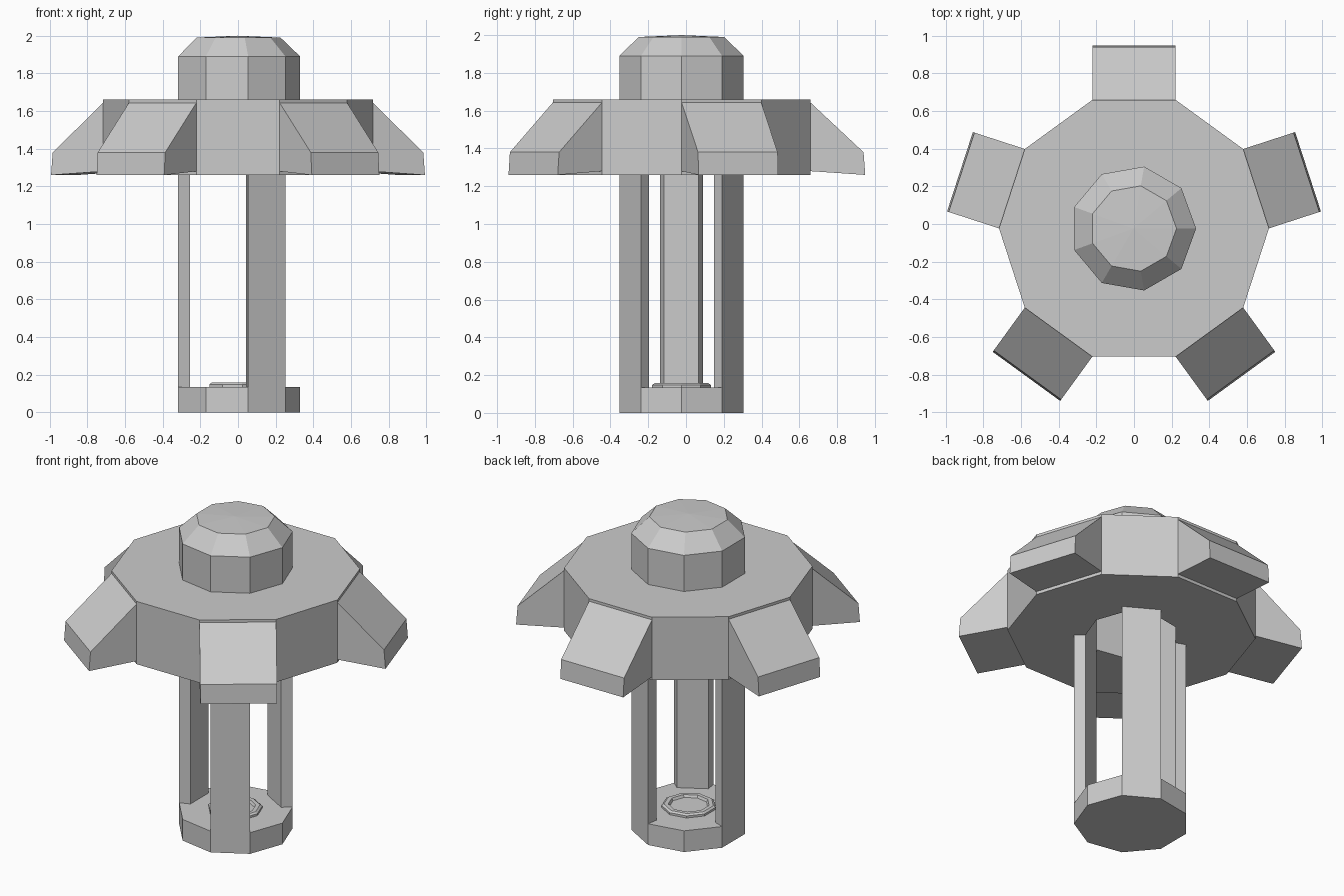
import bpy, bmesh
from math import sin, cos, pi, radians

if "Cube" in bpy.data.objects:
    bpy.data.objects.remove(bpy.data.objects["Cube"])

CX, CY = -0.004, -0.024      # axis of the nine-sided column
R, R_IN = 0.334, 0.267       # column outer and inner radius


def finish(bm, name):
    bmesh.ops.remove_doubles(bm, verts=bm.verts, dist=1e-5)
    bmesh.ops.recalc_face_normals(bm, faces=bm.faces)
    mesh = bpy.data.meshes.new(name)
    bm.to_mesh(mesh)
    bm.free()
    ob = bpy.data.objects.new(name, mesh)
    bpy.context.collection.objects.link(ob)
    return ob


def lathe(name, profile, sides, cx=CX, cy=CY):
    """Revolve (radius, z) points; start and end on the axis for a solid."""
    bm = bmesh.new()
    rings = []
    for r, z in profile:
        if r == 0:
            rings.append([bm.verts.new((cx, cy, z))] * sides)
        else:
            rings.append([bm.verts.new((cx + r * cos(2 * pi * i / sides),
                                        cy + r * sin(2 * pi * i / sides), z))
                          for i in range(sides)])
    for a, b in zip(rings, rings[1:]):
        for i in range(sides):
            j = (i + 1) % sides
            quad = list(dict.fromkeys([a[i], a[j], b[j], b[i]]))
            bm.faces.new(quad)
    return finish(bm, name)


def prism(name, bottom, top):
    """Solid between two matching point loops."""
    bm = bmesh.new()
    a = [bm.verts.new(p) for p in bottom]
    b = [bm.verts.new(p) for p in top]
    bm.faces.new(a)
    bm.faces.new(b)
    n = len(a)
    for i in range(n):
        j = (i + 1) % n
        bm.faces.new((a[i], a[j], b[j], b[i]))
    return finish(bm, name)


# base plate and the small raised ring on it
lathe("base", [(0, 0), (R, 0), (R, 0.135), (0, 0.135)], 9)
lathe("base_ring", [(0, 0.13), (0.158, 0.13), (0.158, 0.148), (0.145, 0.157),
                    (0.12, 0.157), (0.112, 0.142), (0, 0.142)], 9)

# three wall pillars, each filling one side of the column
for k, mid in enumerate((60, 180, 300)):
    corners = [(R, -20), (R, 20), (R_IN, 20), (R_IN, -20)]
    section = [(CX + r * cos(radians(mid + a)), CY + r * sin(radians(mid + a)))
               for r, a in corners]
    prism(f"pillar_{k + 1}", [(x, y, 0.13) for x, y in section],
          [(x, y, 1.27) for x, y in section])

# ten-sided disc with a bore through it
disc = lathe("disc", [(0, 1.26), (0.717, 1.26), (0.717, 1.66), (0, 1.66)], 10, 0, -0.023)
bore = lathe("bore_cutter", [(0, 1.1), (R_IN, 1.1), (R_IN, 1.8), (0, 1.8)], 9)
bore.hide_render = True
bore.hide_viewport = True
cut = disc.modifiers.new("bore", 'BOOLEAN')
cut.operation = 'DIFFERENCE'
cut.solver = 'EXACT'
cut.object = bore

# hollow cap with bevelled shoulder
lathe("cap", [(0, 2.0), (0.23, 1.99), (R, 1.89), (R, 1.66), (R_IN, 1.66),
              (R_IN, 1.86), (0.18, 1.94), (0, 1.945)], 9)

# five sloping blocks on alternate disc sides
block = [(0.68, 1.28), (0.68, 1.645), (0.963, 1.38), (0.972, 1.26)]
for k in range(5):
    a = radians(90 + 72 * k)

    def side(w):
        return [(r * cos(a) - w * sin(a), -0.023 + r * sin(a) + w * cos(a), z)
                for r, z in block]
    prism(f"block_{k + 1}", side(-0.2216), side(0.2216))
